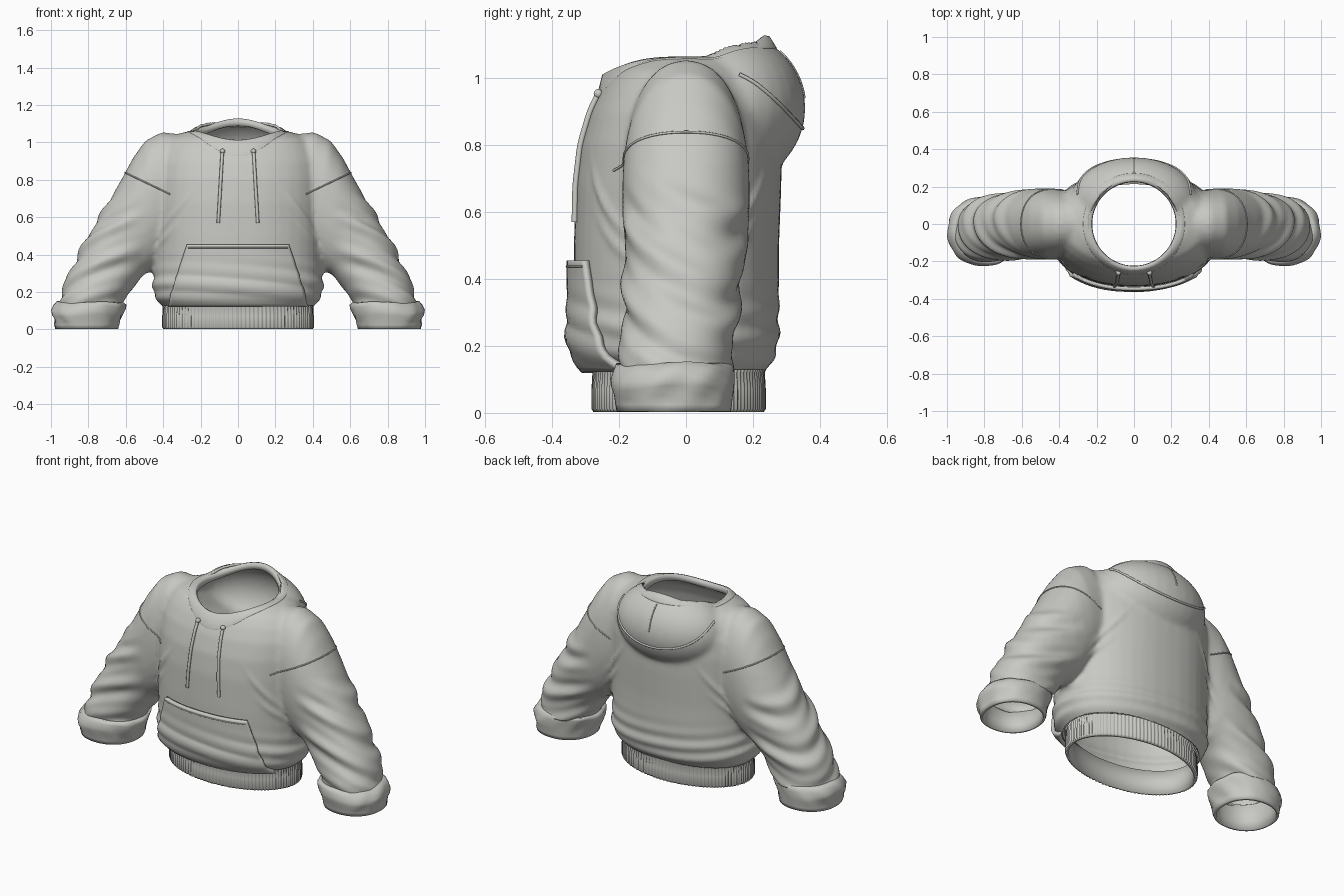
import bpy, bmesh
from math import sin, cos, pi, tau, copysign, exp, hypot
from mathutils import Vector
from mathutils.bvhtree import BVHTree

if "Cube" in bpy.data.objects:
    bpy.data.objects.remove(bpy.data.objects["Cube"])

fabric = bpy.data.materials.new("light_grey_fabric")
fabric.use_nodes = True
GREY = (0.58, 0.58, 0.55, 1)
fabric.diffuse_color = GREY
fabric.node_tree.nodes["Principled BSDF"].inputs["Base Color"].default_value = GREY


def add_object(name, bm):
    bmesh.ops.recalc_face_normals(bm, faces=bm.faces)
    mesh = bpy.data.meshes.new(name)
    bm.to_mesh(mesh)
    bm.free()
    mesh.materials.append(fabric)
    mesh.shade_smooth()
    ob = bpy.data.objects.new(name, mesh)
    bpy.context.collection.objects.link(ob)
    return ob


def loft(bm, rings, caps=False, closed=True, loop=False):
    """Skin a list of point rings."""
    rows = [[bm.verts.new(p) for p in ring] for ring in rings]
    n = len(rows[0])
    pairs = list(zip(rows, rows[1:])) + ([(rows[-1], rows[0])] if loop else [])
    for a, b in pairs:
        for i in range(n if closed else n - 1):
            j = (i + 1) % n
            bm.faces.new((a[i], a[j], b[j], b[i]))
    if caps:
        bm.faces.new(rows[0])
        bm.faces.new(rows[-1])


def tube(name, path, radius):
    curve = bpy.data.curves.new(name, "CURVE")
    curve.dimensions = "3D"
    curve.bevel_depth = radius
    curve.bevel_resolution = 2
    curve.use_fill_caps = True
    spline = curve.splines.new("POLY")
    spline.points.add(len(path) - 1)
    for pt, co in zip(spline.points, path):
        pt.co = (*co, 1)
    curve.materials.append(fabric)
    ob = bpy.data.objects.new(name, curve)
    bpy.context.collection.objects.link(ob)


def power(v, e):
    return copysign(abs(v) ** e, v)


def torso_ring(z, hx, front, back, n=40):
    mid, hy = (front + back) / 2, (back - front) / 2
    return [(hx * power(cos(tau * i / n), 0.9), mid + hy * power(sin(tau * i / n), 0.9), z)
            for i in range(n)]


def sleeve_ring(side, ox, oz, ix, iz, cy, hy, n=40):
    ring = []
    for i in range(n):
        c, s = power(cos(tau * i / n), 0.92), power(sin(tau * i / n), 0.92)
        t = (1 + c) / 2
        ring.append((side * (ix + (ox - ix) * t), cy + hy * s, iz + (oz - iz) * t))
    return ring


# Solid volumes: torso, collapsed hood, sleeves
TORSO = [(.08, .37, -.25, .21), (.13, .41, -.29, .24), (.17, .445, -.325, .27),
         (.23, .458, -.34, .278), (.32, .45, -.335, .278), (.5, .45, -.335, .278),
         (.68, .45, -.33, .285), (.8, .45, -.315, .285), (.9, .44, -.285, .27),
         (.97, .41, -.25, .24), (1.02, .37, -.215, .21), (1.055, .29, -.17, .18),
         (1.07, .2, -.1, .12)]
SLEEVE = [(.26, 1.04, .24, .5, 0, .15), (.41, 1.055, .34, .42, 0, .18),
          (.495, 1.01, .41, .36, 0, .19), (.56, .92, .46, .315, 0, .19),
          (.63, .79, .5, .295, 0, .185), (.705, .66, .53, .265, -.005, .18),
          (.77, .56, .553, .235, -.01, .176), (.835, .44, .573, .205, -.015, .172),
          (.905, .3, .595, .17, -.022, .17), (.95, .19, .615, .135, -.03, .17),
          (.96, .07, .63, .07, -.035, .165)]

bm = bmesh.new()
loft(bm, [torso_ring(*r) for r in TORSO], caps=True)
for side in (1, -1):
    loft(bm, [sleeve_ring(side, *r) for r in SLEEVE], caps=True)
hood = bmesh.ops.create_uvsphere(bm, u_segments=32, v_segments=20, radius=1)["verts"]
for v in hood:
    v.co = (v.co.x * .34, .125 + v.co.y * .232, .91 + v.co.z * .23)
blank = add_object("body_blank", bm)
blank.modifiers.new("fuse", "REMESH").voxel_size = 0.013
soften = blank.modifiers.new("soften", "SMOOTH")
soften.factor, soften.iterations = 0.5, 10
graph = bpy.context.evaluated_depsgraph_get()
bm = bmesh.new()
bm.from_mesh(blank.evaluated_get(graph).to_mesh())
bpy.data.objects.remove(blank)
bm.normal_update()


# Soft cloth folds
def bump(d, width):
    return exp(-(d / width) ** 2)


for v in bm.verts:
    x, y, z = abs(v.co.x), v.co.y, v.co.z
    arm = min(1, max(0, (x - .5) / .15)) * min(1, max(0, (.75 - z) / .15))
    slope = z + .35 * (x - .7) + .25 * y
    fold = arm * .008 * (sin(slope * 42) + .5 * sin(slope * 71 + y * 14))
    belly = bump(z - .24, .1) * min(1, max(0, (.5 - x) / .05))
    fold += belly * .005 * sin(z * 75 + v.co.x * 7 + y * 9)
    fold += .009 * bump(z - .62 + (x - .34) * 1.3, .022) * bump(x - .34, .07)
    fold += .007 * bump(z - .5 + (x - .38) * 1.1, .02) * bump(x - .38, .06)
    v.co += v.normal * fold
bm.normal_update()
surface = BVHTree.FromBMesh(bm)


def cast(origin, direction, lift=0.0):
    """Point on the garment hit from outside, lifted off the cloth."""
    d = Vector(direction).normalized()
    hit, normal, _, _ = surface.ray_cast(Vector(origin), d)
    if hit is None:
        return None
    if normal.dot(d) > 0:
        normal = -normal
    return hit + normal * lift


def front(x, z, lift=0.0):
    return cast((x, -2, z), (0, 1, 0), lift)


# Collar band round the neck opening
collar = []
for i in range(96):
    a = tau * i / 96
    c, s = cos(a), sin(a)
    outer = cast((.272 * c, .272 * s, 2), (0, 0, -1)).z
    rim = 1.058 + (.064 * s ** 3 if s > 0 else .05 * s ** 3)
    collar.append([(r * c, r * s, z) for r, z in
                   ((.274, outer - .006), (.27, outer + .005), (.25, max(rim, outer) + .002),
                    (.235, rim + .006), (.225, rim), (.223, rim - .03), (.236, rim - .034))])
cb = bmesh.new()
loft(cb, collar, loop=True)
add_object("collar", cb)

# Kangaroo pocket following the belly
pb = bmesh.new()
rows = []
for k in range(25):
    z = .135 + .32 * k / 24
    half = .365 - .1 * (k / 24)
    rows.append([front(half * (i / 20 - 1), z, .012) for i in range(41)])
loft(pb, rows, closed=False)
pocket = add_object("front_pocket", pb)
wall = pocket.modifiers.new("cloth", "SOLIDIFY")
wall.thickness, wall.offset = .02, 0
tube("pocket_top_stitch", [front(.26 * (i / 20 - 1), .437, .022) for i in range(41)], .003)

# Drawstrings with eyelets
for side, label in ((1, "left"), (-1, "right")):
    path = [front(side * (.083 + .022 * t / 20), .95 - .38 * t / 20, .006) for t in range(21)]
    tube(label + "_drawstring", path, .009)
    eb = bmesh.new()
    bmesh.ops.create_uvsphere(eb, u_segments=16, v_segments=10, radius=.014)
    bmesh.ops.translate(eb, verts=eb.verts, vec=path[0])
    add_object(label + "_eyelet", eb)

    # Dropped shoulder seam
    seam = []
    for i in range(41):
        a = -2 + 4 * i / 40
        d = Vector((side * .88 * cos(a), sin(a), .42 * cos(a)))
        p = cast(Vector((side * .45, 0, .765)) + d * 1.5, -d, .001)
        if p:
            seam.append(p)
    tube(label + "_shoulder_seam", seam, .004)

# Hood seams on the back
tube("hood_edge_seam", [cast((.3 * cos(pi * i / 48), 2, 1.01 - .16 * sin(pi * i / 48)),
                             (0, -1, 0), .001) for i in range(49)], .006)
tube("hood_centre_seam", [cast((0, 2, .94 + .14 * i / 12), (0, -1, 0)) for i in range(13)], .004)

# Open the hem, sleeve ends and neck, then give the cloth thickness
bmesh.ops.bisect_plane(bm, geom=bm.verts[:] + bm.edges[:] + bm.faces[:],
                       plane_co=(0, 0, .128), plane_no=(0, 0, 1), clear_inner=True)
neck = [f for f in bm.faces
        if hypot(*f.calc_center_median().xy) < .24 and f.calc_center_median().z > .8]
bmesh.ops.delete(bm, geom=neck, context="FACES")
for v in bm.verts:
    if v.is_boundary and v.co.z > .8:
        v.co.xy = v.co.xy.normalized() * .24
body = add_object("hoodie_body", bm)
shell = body.modifiers.new("cloth", "SOLIDIFY")
shell.thickness, shell.offset = .012, -1

# Ribbed hem band
hb = bmesh.new()
rib_rings = []
for z, grow in ((.142, -.012), (.132, .002), (.12, -.003), (.07, 0), (.012, 0), (.002, -.006),
                (.002, -.018), (.07, -.02), (.142, -.022)):
    ring = []
    for i in range(440):
        a = tau * i / 440
        rib = .0035 * cos(a * 110) if grow > -.01 else 0
        ring.append(((.402 + grow + rib) * cos(a), -.022 + (.257 + grow + rib) * sin(a), z))
    rib_rings.append(ring)
loft(hb, rib_rings, loop=True)
add_object("ribbed_hem", hb)

# Rolled cuffs with slouchy folds
CUFF = [(.945, .15, .615, .145, -.03, .162), (.965, .145, .6, .14, -.033, .176),
        (.982, .125, .602, .12, -.036, .181), (.997, .1, .612, .095, -.04, .185),
        (.995, .075, .622, .07, -.04, .183), (.982, .05, .63, .05, -.038, .177),
        (.982, .025, .636, .025, -.037, .174), (.978, .004, .64, .004, -.036, .17),
        (.964, .002, .654, .002, -.036, .156), (.96, .06, .65, .06, -.036, .155),
        (.94, .145, .63, .14, -.03, .152)]
for side, label in ((1, "left"), (-1, "right")):
    cb = bmesh.new()
    rings = []
    for k, row in enumerate(CUFF):
        ring = sleeve_ring(side, *row, n=72)
        if 1 <= k <= 6:
            ring = [(x + side * .004 * sin(9 * i * tau / 72 + k), y,
                     z + (.008 * sin(3 * i * tau / 72 + 1) if k < 6 else 0))
                    for i, (x, y, z) in enumerate(ring)]
        rings.append(ring)
    loft(cb, rings, loop=True)
    add_object(label + "_cuff", cb)
